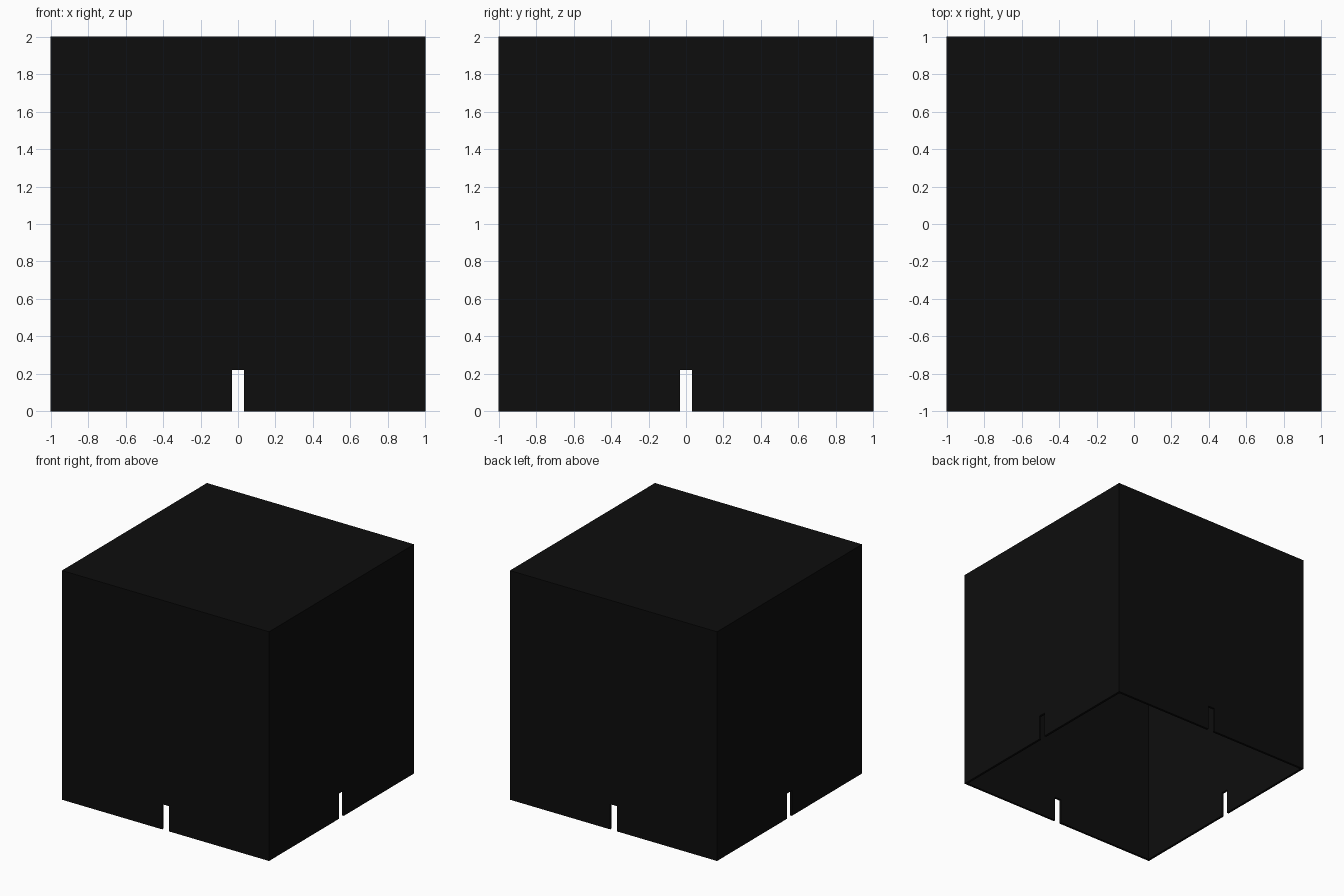
import bpy, bmesh
from math import pi
from mathutils import Matrix, Vector

if "Cube" in bpy.data.objects:
    bpy.data.objects.remove(bpy.data.objects["Cube"])

SLOT, SLOT_H, SIZE, WALL = 0.032, 0.22, 2.0, 0.02
xs = [-1, -SLOT, SLOT, 1]
zs = [0, SLOT_H, SIZE]
bm = bmesh.new()


def quad(points):
    bm.faces.new([bm.verts.new(p) for p in points])


# four side walls, each with a slot in the middle of its lower edge
for k in range(4):
    rot = Matrix.Rotation(k * pi / 2, 3, 'Z')
    for i in range(3):
        for j in range(2):
            if (i, j) == (1, 0):
                continue
            a, b, c, d = xs[i], xs[i + 1], zs[j], zs[j + 1]
            quad([rot @ Vector(p) for p in ((a, -1, c), (b, -1, c), (b, -1, d), (a, -1, d))])

# closed top, the bottom stays open
for i in range(3):
    for j in range(3):
        a, b, c, d = xs[i], xs[i + 1], xs[j], xs[j + 1]
        quad([(a, c, SIZE), (b, c, SIZE), (b, d, SIZE), (a, d, SIZE)])

bmesh.ops.remove_doubles(bm, verts=bm.verts, dist=0.0005)
mesh = bpy.data.meshes.new("box_cover")
bm.to_mesh(mesh)
bm.free()
cover = bpy.data.objects.new("box_cover", mesh)
bpy.context.collection.objects.link(cover)

# wall thickness, grown inward
solid = cover.modifiers.new("thickness", 'SOLIDIFY')
solid.thickness = WALL
solid.offset = -1
solid.use_even_offset = True
solid.use_quality_normals = True

mat = bpy.data.materials.new("black")
mat.diffuse_color = (0.004, 0.004, 0.004, 1)
mat.use_nodes = True
mat.node_tree.nodes["Principled BSDF"].inputs["Base Color"].default_value = mat.diffuse_color
mesh.materials.append(mat)
